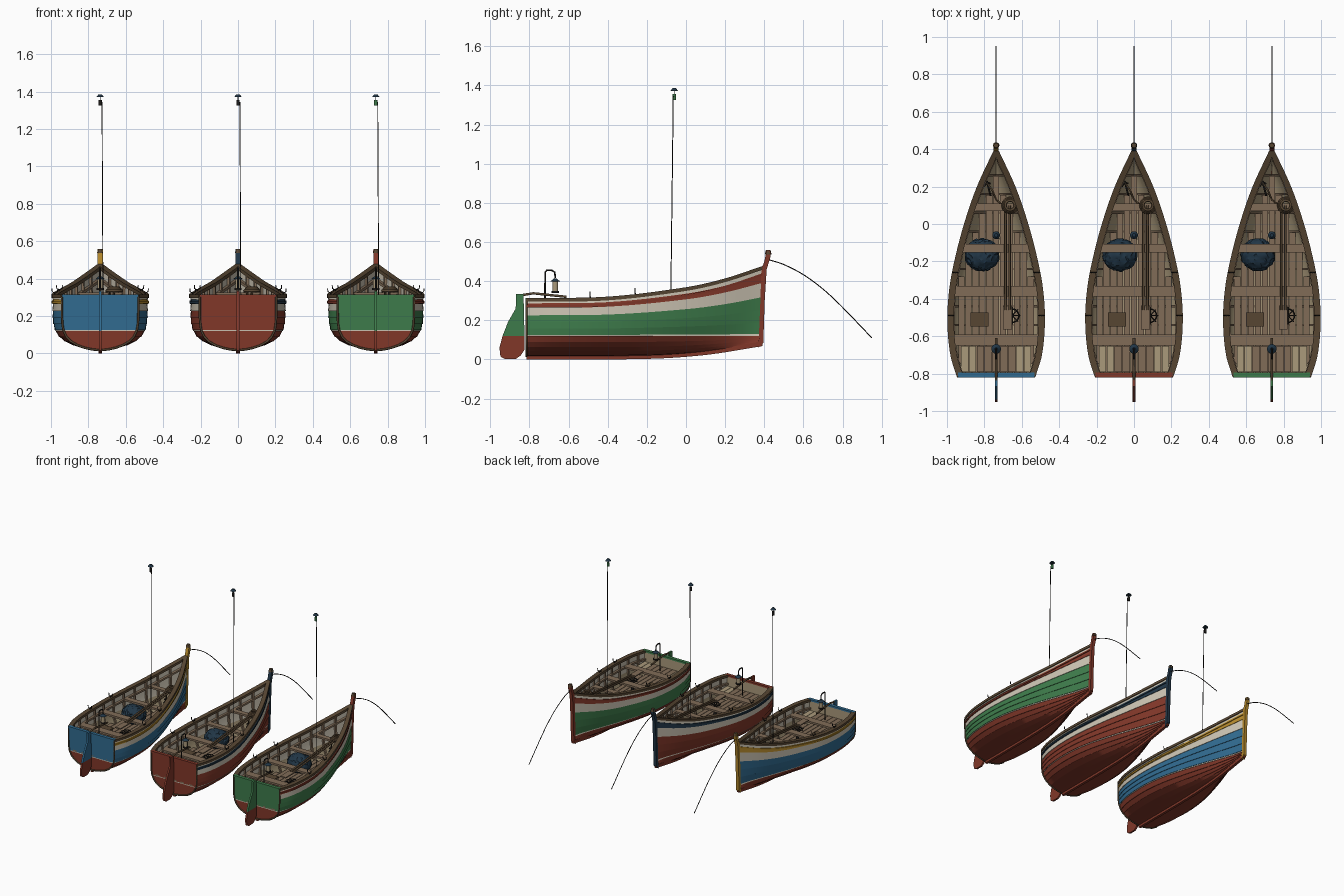
import bpy, bmesh, math, random
from mathutils import Vector

random.seed(4)
cube = bpy.data.objects.get("Cube")
if cube:
    bpy.data.objects.remove(cube)


def material(name, r, g, b):
    m = bpy.data.materials.new(name)
    m.use_nodes = True
    col = [(c / 255) ** 2.2 for c in (r, g, b)] + [1]
    m.diffuse_color = col
    m.node_tree.nodes["Principled BSDF"].inputs["Base Color"].default_value = col
    return m


BLUE = material("blue paint", 52, 106, 142)
RED = material("red paint", 128, 58, 45)
GREEN = material("green paint", 64, 122, 76)
CREAM = material("cream paint", 200, 192, 175)
YELLOW = material("yellow paint", 178, 135, 48)
NAVY = material("navy", 38, 57, 72)
WOOD = material("brown wood", 128, 108, 88)
TAN = material("tan wood", 168, 152, 122)
DARK = material("dark wood", 88, 72, 54)
IRON = material("iron", 34, 32, 30)

prefix, offset = "", 0.0


def link(name, data):
    ob = bpy.data.objects.new(prefix + name, data)
    ob.location.x = offset
    bpy.context.collection.objects.link(ob)
    return ob


def mesh(name, verts, faces, mats, idx=None):
    me = bpy.data.meshes.new(name)
    me.from_pydata(verts, [], faces)
    for m in mats:
        me.materials.append(m)
    if idx:
        me.polygons.foreach_set("material_index", idx)
    bm = bmesh.new()
    bm.from_mesh(me)
    bmesh.ops.recalc_face_normals(bm, faces=bm.faces)
    bm.to_mesh(me)
    bm.free()
    return link(name, me)


def grid(name, rows, mats, rule=lambda j: 0, closed=False, mirror=False):
    """Skin rows of points; rule gives the material index of each row."""
    verts, faces, idx = [], [], []
    for s in ((1, -1) if mirror else (1,)):
        base, n = len(verts), len(rows[0])
        verts += [(s * x, y, z) for row in rows for x, y, z in row]
        for j in range(len(rows) - (0 if closed else 1)):
            a, b = base + j * n, base + (j + 1) % len(rows) * n
            for i in range(n - 1):
                faces.append((a + i, a + i + 1, b + i + 1, b + i)[::s])
                idx.append(rule(j))
    return mesh(name, verts, faces, mats, idx)


def prism(name, outline, thick, mat):
    """Plate in the yz plane, centred on x = 0."""
    n = len(outline)
    verts = [(x, y, z) for x in (-thick / 2, thick / 2) for y, z in outline]
    sides = [(i, (i + 1) % n, n + (i + 1) % n, n + i) for i in range(n)]
    return mesh(name, verts, [tuple(range(n)), tuple(range(n, 2 * n))] + sides, [mat])


def box(name, loc, size, mat):
    x, y, z = loc
    a, b, c = (v / 2 for v in size)
    ob = prism(name, [(y - b, z - c), (y + b, z - c), (y + b, z + c), (y - b, z + c)], a * 2, mat)
    for v in ob.data.vertices:
        v.co.x += x
    return ob


def tube(name, pts, r, mat, closed=False):
    cu = bpy.data.curves.new(name, "CURVE")
    cu.dimensions = "3D"
    cu.bevel_depth, cu.bevel_resolution, cu.use_fill_caps = r, 1, True
    sp = cu.splines.new("POLY")
    sp.points.add(len(pts) - 1)
    for p, co in zip(sp.points, pts):
        p.co = (*co, 1)
    sp.use_cyclic_u = closed
    cu.materials.append(mat)
    return link(name, cu)


def ring(name, c, radius, r, mat):
    angles = [math.tau * k / 20 for k in range(20)]
    tube(name, [(c[0] + radius * math.cos(a), c[1] + radius * math.sin(a), c[2]) for a in angles], r, mat, True)


def cone(name, loc, r1, r2, h, mat):
    me = bpy.data.meshes.new(name)
    bm = bmesh.new()
    bmesh.ops.create_cone(bm, cap_ends=True, segments=14, radius1=r1, radius2=r2, depth=h)
    bmesh.ops.translate(bm, vec=loc, verts=bm.verts)
    bm.to_mesh(me)
    bm.free()
    me.materials.append(mat)
    return link(name, me)


def smooth_line(pts):
    """Smooth function through a few (y, value) points."""
    n = len(pts) - 1
    def slope(i):
        a, b = pts[max(i - 1, 0)], pts[min(i + 1, n)]
        return (b[1] - a[1]) / (b[0] - a[0])
    def f(y):
        i = max(k for k in range(n) if k == 0 or pts[k][0] <= y)
        (a, p), (b, q) = pts[i], pts[i + 1]
        h, t = b - a, (y - a) / (b - a)
        return (p * (1 + 2 * t) * (1 - t) ** 2 + q * t * t * (3 - 2 * t)
                + h * t * (1 - t) * (slope(i) * (1 - t) - slope(i + 1) * t))
    return f


# Hull lines: beam, sheer, keel and fullness along the length
beam = smooth_line([(-.82, .2), (-.7, .236), (-.52, .252), (-.35, .242), (-.2, .215), (0, .163), (.2, .094), (.39, .006)])
sheer = smooth_line([(-.82, .305), (-.4, .312), (0, .36), (.2, .405), (.39, .468)])
keel = smooth_line([(-.82, .017), (-.2, .02), (.1, .04), (.39, .085)])
full = smooth_line([(-.82, 6), (-.3, 5), (.1, 3.2), (.39, 2)])
STERN, WATER = -.815, .12
STATIONS = [STERN + 1.205 * i / 36 for i in range(37)]


def half(y, z):
    u = min(1, max(0, (z - keel(y)) / (sheer(y) - keel(y))))
    return beam(y) * (1 - (1 - u) ** full(y)) ** .65


def height(y, v):
    k = keel(y)
    return k + (WATER - k) * v if v <= 1 else WATER + (sheer(y) - WATER) * (v - 1)


def skin(y, v, out=0.0):
    z = height(y, v)
    return (max(0, half(y, z) + out), y, z)


def lantern(name, x, y, z, h, r, glass):
    cone(name + "_base", (x, y, z), r, r, .01, IRON)
    cone(name + "_glass", (x, y, z + h / 2), r * .75, r * .75, h, glass)
    cone(name + "_cap", (x, y, z + h), r * 1.3, r * .4, .015, NAVY)


def boat(label, cx, main, accent):
    global prefix, offset
    prefix, offset = label + "_", cx

    # Overlapping painted strakes
    edges = [0, .04, .12, .25, .45, .7, 1, 1.03, 1.2, 1.38, 1.57, 1.78, 1.9, 2]
    paint = [0] * 6 + [2] + [1] * 3 + [2, 3, 2]
    mats = [RED, main, CREAM, accent]
    levels = [lv for lo, hi in zip(edges, edges[1:]) for lv in ((lo, .004), (hi, 0))]
    grid("hull", [[skin(y, v, o) for y in STATIONS] for v, o in levels], mats,
         lambda j: paint[(j + 1) // 2], mirror=True)

    # Transom with its inner face and trim
    def across(y, inset):
        return [[(s * max(0, half(STERN, height(STERN, v)) - inset), y, height(STERN, v)) for s in (-1, 1)] for v in edges]
    grid("transom", across(STERN, 0), mats, lambda j: 0 if j < 6 else 2 if j == 6 else 1)
    grid("transom_inside", across(STERN + .02, .01), [TAN])
    edge = [skin(STERN, v, .003) for v in edges]
    tube("transom_trim", [(-x, y, z) for x, y, z in edge[::-1]] + edge, .006, DARK)
    box("transom_cap", (0, STERN + .008, .308), (.41, .026, .014), main)

    # Lining and ribs
    grid("lining", [[skin(y, v, -.012) for y in STATIONS] for v in edges], [TAN, CREAM],
         lambda j: int(j > 8), mirror=True)
    for k in range(11):
        y = -.74 + k * .1
        sect = [(-.006, -.012), (-.006, -.024), (.006, -.024), (.006, -.012)]
        grid("rib", [[skin(y + d, v, o) for v in edges[2:]] for d, o in sect], [WOOD], closed=True, mirror=True)

    # Gunwale and rubbing strakes
    def rail(name, sect, mat):
        grid(name, [[(max(0, beam(y) + dx), y, sheer(y) + dz) for y in STATIONS] for dx, dz in sect],
             [mat], closed=True, mirror=True)
    rail("gunwale", [(.009, -.01), (.009, .009), (-.026, .009), (-.026, -.01)], DARK)
    rail("rubbing_strake", [(-.004, -.028), (.008, -.028), (.008, -.04), (-.004, -.04)], accent)
    rail("inner_stringer", [(-.01, -.07), (-.01, -.055), (-.03, -.055), (-.03, -.07)], WOOD)

    # Keel, stem and rudder
    prism("keel", [(y, keel(y) - .017) for y in STATIONS] + [(y, keel(y) + .008) for y in STATIONS[::-1]], .02, RED)
    prism("stem", [(.37, .06), (.395, .085), (.402, .3), (.412, .46), (.432, .525), (.43, .557), (.412, .555),
                   (.4, .5), (.385, .46), (.38, .3)], .026, accent)
    cone("stem_knob", (0, .42, .548), .017, .012, .022, DARK)
    prism("rudder_blade", [(-.83, .335), (-.868, .335), (-.87, .26), (-.91, .19), (-.937, .12), (-.825, .12)], .014, main)
    prism("rudder_foot", [(-.825, .12), (-.937, .12), (-.953, .06), (-.948, .015), (-.925, .002), (-.87, .002),
                          (-.845, .02), (-.825, .05)], .014, RED)
    tube("tiller", [(0, -.86, .325), (0, -.78, .338), (0, -.61, .32)], .007, DARK)

    # Floor boards cut to the hull shape
    for k in range(-5, 6):
        x = k * .037
        ys = [y for y in STATIONS if half(y, .13) > abs(x) + .03]
        box("floor_board", (x, (ys[0] + ys[-1]) / 2, .13), (.033, ys[-1] - ys[0], .012), WOOD)

    # Thwarts and stern seat
    for y, d in ((-.62, .06), (-.36, .055), (-.13, .045), (.09, .04)):
        z = sheer(y) - .06
        box("thwart", (0, y, z), (2 * half(y, z) - .03, d, .015), WOOD)
    for k in range(-4, 5):
        box("stern_seat_board", (k * .042, -.722, .222), (.039, .14, .012), TAN if abs(k) > 2 else WOOD)

    # Oars lying along the boat
    for x in (.05, .072):
        tube("oar_shaft", [(x, -.46, .275), (x, .1, .325)], .007, DARK)
        box("oar_blade", (x, -.5, .273), (.026, .13, .008), WOOD)
    box("fish_box", (-.09, -.51, .17), (.09, .07, .07), WOOD)
    box("fish_box_lid", (-.09, -.51, .21), (.096, .076, .01), DARK)

    # Heaped net
    bm = bmesh.new()
    bmesh.ops.create_icosphere(bm, subdivisions=4, radius=1)
    for v in bm.verts:
        v.co *= random.uniform(.93, 1.04)
        v.co = Vector((v.co.x * .093, v.co.y * .088, v.co.z * .075)) + Vector((-.075, -.165, .2))
    me = bpy.data.meshes.new("net")
    bm.to_mesh(me)
    bm.free()
    me.materials.append(NAVY)
    link("net_heap", me)

    # Rope coil, anchor line and anchor
    for k in range(3):
        ring("rope_coil", (.075, .1, .335 + k * .008), .04 - k * .007, .007, DARK)
    tube("anchor_line", [(.035, .1, .33), (0, .13, .2), (-.02, .18, .18), (-.05, .22, .18)], .005, DARK)
    tube("anchor_shank", [(-.05, .23, .18), (-.03, .15, .18)], .005, IRON)
    tube("anchor_arms", [(-.065, .2, .18), (-.05, .225, .18), (-.03, .215, .18)], .005, IRON)

    # Spoked wheel
    c = (.085, -.49, .22)
    ring("wheel_rim", c, .036, .004, IRON)
    for k in range(4):
        a = math.pi * k / 4
        d = Vector((math.cos(a), math.sin(a), 0)) * .046
        tube("wheel_spoke", [Vector(c) - d, Vector(c) + d], .003, IRON)
    cone("wheel_stand", (c[0], c[1], .175), .012, .008, .09, IRON)

    # Rowlocks
    for s in (-1, 1):
        for y in (-.49, -.26):
            x, z = s * (beam(y) - .01), sheer(y) + .008
            tube("rowlock", [(x - .016, y, z + .032), (x - .014, y, z + .014), (x, y, z + .007),
                             (x + .014, y, z + .014), (x + .016, y, z + .032)], .003, IRON)
            tube("rowlock_pin", [(x, y, z - .02), (x, y, z + .007)], .004, IRON)

    # Stern lantern on a hooked post
    tube("lantern_post", [(0, -.72, .22), (0, -.72, .445), (0, -.712, .455), (0, -.685, .455), (0, -.67, .445), (0, -.668, .415)], .005, IRON)
    lantern("stern_lantern", 0, -.668, .345, .06, .02, TAN)

    # Mast pole and top light
    tube("mast", [(.016, -.08, .13), (.01, -.065, 1.345)], .0025, IRON)
    cone("mast_light", (0, -.06, 1.34), .009, .009, .03, GREEN if main == GREEN else IRON)
    tube("mast_light_rod", [(0, -.06, 1.34), (0, -.06, 1.375)], .002, IRON)
    cone("mast_light_cap", (0, -.06, 1.378), .021, .009, .015, NAVY)

    # Mooring rope from the bow
    drop = smooth_line([(.42, .51), (.5, .485), (.62, .42), (.75, .315), (.95, .11)])
    tube("mooring_rope", [(0, y, drop(y)) for y in (.42 + .53 * k / 20 for k in range(21))], .003, IRON)


boat("right_boat", -.737, BLUE, YELLOW)
boat("middle_boat", 0, RED, NAVY)
boat("left_boat", .737, GREEN, RED)

# Smooth shading with sharp edges kept
bpy.ops.object.select_all(action="DESELECT")
for ob in bpy.context.scene.objects:
    if ob.type == "MESH":
        ob.select_set(True)
        bpy.context.view_layer.objects.active = ob
bpy.ops.object.shade_smooth_by_angle(angle=math.radians(30))
